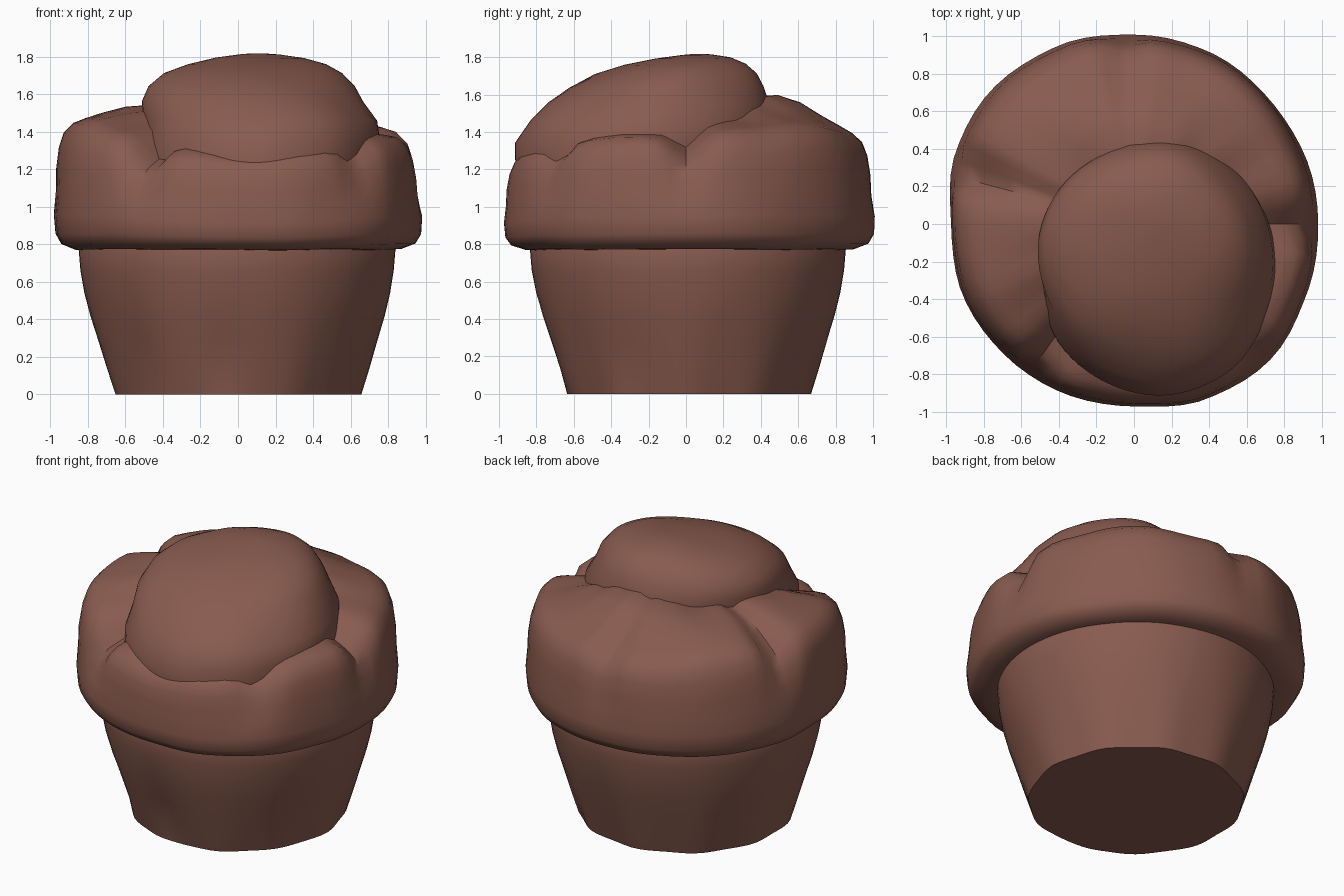
import bpy, bmesh, math
from mathutils import noise, Vector

if "Cube" in bpy.data.objects:
    bpy.data.objects.remove(bpy.data.objects["Cube"])

brown = bpy.data.materials.new("baked_brown")
brown.diffuse_color = (0.25, 0.105, 0.078, 1)
brown.use_nodes = True
brown.node_tree.nodes["Principled BSDF"].inputs["Base Color"].default_value = brown.diffuse_color
SEG = 72


def around(table, a):
    """Smooth interpolation of values spaced evenly round the circle (degrees)."""
    n = len(table)
    p = (a % 360) / 360 * n
    i = int(p)
    t = p - i
    t = t * t * (3 - 2 * t)
    return table[i % n] * (1 - t) + table[(i + 1) % n] * t


def bump(a, centre, width):
    d = (a - centre + 180) % 360 - 180
    return math.exp(-(d / width) ** 2)


def loft(name, rows, point, cap_top=True):
    """Skin rings of points; point(row, angle) gives each position."""
    bm = bmesh.new()
    rings = [[bm.verts.new(point(r, 360 * i / SEG)) for i in range(SEG)] for r in rows]
    for lo, hi in zip(rings, rings[1:]):
        for i in range(SEG):
            j = (i + 1) % SEG
            bm.faces.new((lo[i], lo[j], hi[j], hi[i]))
    bm.faces.new(rings[0][::-1])
    if cap_top:
        bm.faces.new(rings[-1])
    bmesh.ops.recalc_face_normals(bm, faces=bm.faces)
    me = bpy.data.meshes.new(name)
    bm.to_mesh(me)
    bm.free()
    me.materials.append(brown)
    ob = bpy.data.objects.new(name, me)
    bpy.context.collection.objects.link(ob)
    bpy.ops.object.select_all(action='DESELECT')
    ob.select_set(True)
    bpy.context.view_layer.objects.active = ob
    bpy.ops.object.shade_smooth_by_angle(angle=math.radians(45))
    return ob


# Tapered cup with soft folds pressed into its lower wall
def cup_point(row, a):
    r, z = row
    low = max(0, 1 - z / 0.62)
    fold = 0.05 * bump(a, 264, 9) + 0.03 * bump(a, 225, 10) + 0.03 * bump(a, 330, 10)
    r -= fold * low * min(1, z / 0.08 + 0.3)
    r += 0.008 * math.cos(math.radians(a * 11)) * low
    t = math.radians(a)
    return (r * math.cos(t) - 0.005, r * math.sin(t) + 0.01, z)


loft("cup", [(0.655, 0), (0.70, 0.14), (0.745, 0.29), (0.785, 0.42),
             (0.815, 0.54), (0.835, 0.66), (0.845, 0.78), (0.80, 0.9)], cup_point)

# Overhanging crust, cracked into lumps; tables run anticlockwise from +x
OUTER = [0.985, 0.99, 0.99, 1.01, 1.02, 1.04, 1.05, 1.03,
         0.99, 1.0, 0.985, 0.98, 0.98, 1.02, 1.03, 1.0]
TOP = [1.39, 1.43, 1.44, 1.42, 1.42, 1.42, 1.44, 1.46,
       1.46, 1.45, 1.40, 1.31, 1.28, 1.30, 1.36, 1.39]
INNER = [1.44, 1.48, 1.54, 1.58, 1.59, 1.57, 1.54, 1.55,
         1.54, 1.50, 1.44, 1.38, 1.36, 1.38, 1.42, 1.43]
CRACKS = [(163, 6, 0.11), (236, 7, 0.12), (0, 6, 0.09), (93, 5, 0.06), (312, 6, 0.07)]


def crust_point(row, a):
    f, rise, inward = row
    t = math.radians(a)
    top = around(TOP, a)
    z = 0.77 + (top - 0.77) * rise + (around(INNER, a) - top) * inward
    r = around(OUTER, a) * f
    crack = sum(d * bump(a, c, w) for c, w, d in CRACKS)
    weight = max(0, min(1, (rise - 0.35) / 0.6))
    r -= crack * weight * (1 - inward) * 0.7
    z -= crack * weight * (1 - 0.6 * inward)
    p = Vector((r * math.cos(t), r * math.sin(t), z))
    wob = noise.noise(p * 2.6 + Vector((3, 1, 7))) * 0.022
    return p + Vector((math.cos(t) * wob * 0.6, math.sin(t) * wob * 0.6, wob * (0.3 + rise)))


loft("crust", [(0.80, 0.0, 0), (0.88, 0.005, 0), (0.955, 0.05, 0), (0.985, 0.13, 0),
               (0.992, 0.28, 0), (0.98, 0.45, 0), (0.975, 0.62, 0), (0.96, 0.78, 0),
               (0.935, 0.90, 0), (0.885, 0.98, 0), (0.82, 1, 0.15), (0.72, 1, 0.45),
               (0.60, 1, 0.8), (0.48, 1, 1), (0.25, 1, 1)], crust_point)


# Risen dome, leaning forward: rows are centre x, centre y, radius x, radius y, z
def dome_point(row, a):
    cx, cy, rx, ry, z = row
    t = math.radians(a)
    p = Vector((cx + rx * math.cos(t), cy + ry * math.sin(t), z))
    wob = noise.noise(p * 2.2) * 0.025
    return p + Vector((math.cos(t) * wob, math.sin(t) * wob, wob * 0.4))


loft("dome", [(0.12, -0.24, 0.62, 0.66, 1.20), (0.125, -0.23, 0.635, 0.68, 1.34),
              (0.12, -0.19, 0.625, 0.64, 1.46), (0.08, -0.15, 0.59, 0.59, 1.56),
              (0.075, -0.11, 0.545, 0.52, 1.64), (0.08, -0.06, 0.47, 0.43, 1.71),
              (0.10, -0.01, 0.37, 0.32, 1.76), (0.12, 0.03, 0.24, 0.20, 1.795),
              (0.13, 0.05, 0.10, 0.08, 1.813), (0.13, 0.05, 0.02, 0.02, 1.817)], dome_point)
